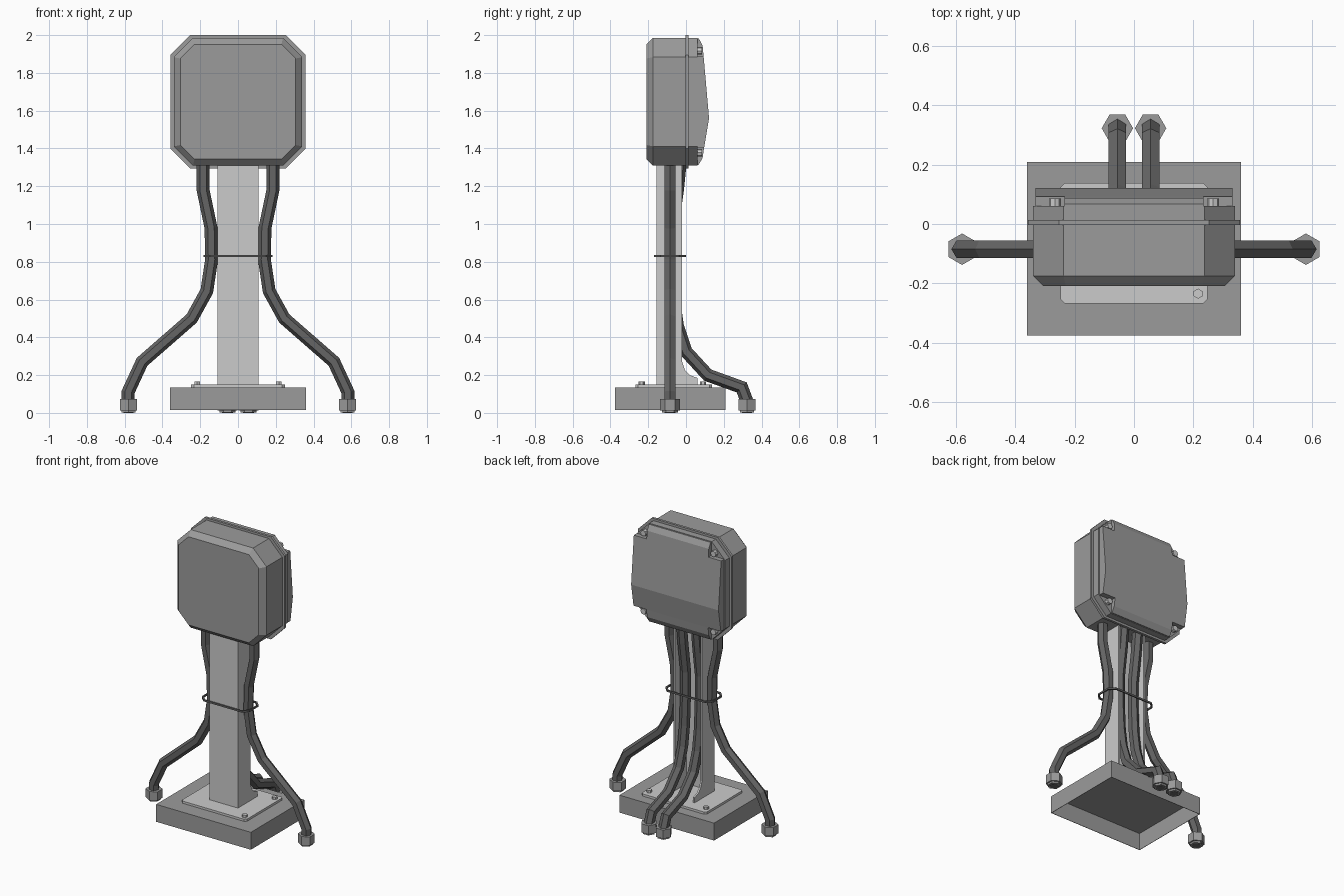
import bpy, bmesh, math
from mathutils import Vector, Matrix

cube = bpy.data.objects.get("Cube")
if cube:
    bpy.data.objects.remove(cube, do_unlink=True)


def material(name, v):
    m = bpy.data.materials.new(name)
    m.use_nodes = True
    m.diffuse_color = (v, v, v, 1)
    m.node_tree.nodes["Principled BSDF"].inputs["Base Color"].default_value = (v, v, v, 1)
    return m


GREY = material("mid_grey", 0.33)
LIGHT = material("light_grey", 0.6)
DARK = material("cable_grey", 0.13)


def finish(name, bm, mat):
    bmesh.ops.recalc_face_normals(bm, faces=bm.faces)
    mesh = bpy.data.meshes.new(name)
    bm.to_mesh(mesh)
    bm.free()
    mesh.materials.append(mat)
    ob = bpy.data.objects.new(name, mesh)
    bpy.context.collection.objects.link(ob)
    return ob


def loft(name, rings, mat, caps=True, closed=False):
    """Join equal-sized rings of points into a skin."""
    bm = bmesh.new()
    rows = [[bm.verts.new(p) for p in ring] for ring in rings]
    pairs = list(zip(rows, rows[1:]))
    if closed:
        pairs.append((rows[-1], rows[0]))
    for a, b in pairs:
        n = len(a)
        for i in range(n):
            j = (i + 1) % n
            bm.faces.new((a[i], a[j], b[j], b[i]))
    if caps and not closed:
        bm.faces.new(rows[0])
        bm.faces.new(rows[-1])
    return finish(name, bm, mat)


def prism(name, pts, offset, mat):
    pts = [Vector(p) for p in pts]
    return loft(name, [pts, [p + Vector(offset) for p in pts]], mat)


def octagon(hx, hy, c):
    """Rectangle outline with chamfered corners."""
    return [(hx - c, hy), (hx, hy - c), (hx, c - hy), (hx - c, -hy),
            (c - hx, -hy), (-hx, c - hy), (-hx, hy - c), (c - hx, hy)]


def cylinder(name, loc, r, depth, sides, mat, rot=None, turn=0):
    bm = bmesh.new()
    bmesh.ops.create_cone(bm, cap_ends=True, segments=sides, radius1=r, radius2=r, depth=depth)
    bmesh.ops.rotate(bm, verts=bm.verts, matrix=Matrix.Rotation(turn, 3, 'Z'))
    if rot:
        bmesh.ops.rotate(bm, verts=bm.verts, matrix=Matrix.Rotation(math.pi / 2, 3, rot))
    bmesh.ops.translate(bm, verts=bm.verts, vec=loc)
    return finish(name, bm, mat)


def cable(name, path, side, r=0.034):
    """Six-sided sweep along a planar path; side is the plane normal."""
    path, side = [Vector(p) for p in path], Vector(side)
    rings = []
    for i, p in enumerate(path):
        d_in = (p - path[max(i - 1, 0)]).normalized()
        d_out = (path[min(i + 1, len(path) - 1)] - p).normalized()
        t = (d_in + d_out).normalized()
        miter = 1 / max(t.dot(d_out if i == 0 else d_in), 0.5)
        n = t.cross(side)
        angles = [k * math.pi / 3 for k in range(6)]
        rings.append([p + r * (math.cos(a) * n * miter + math.sin(a) * side) for a in angles])
    return loft(name, rings, DARK)


def gland(name, x, y, point_y):
    turn = 0 if point_y else math.pi / 2
    cylinder(name + "_nut", (x, y, 0.043), 0.053, 0.06, 6, GREY, turn=turn)
    cylinder(name + "_lip", (x, y, 0.009), 0.042, 0.016, 6, GREY, turn=turn)
    cylinder(name + "_opening", (x, y, 0.003), 0.03, 0.006, 6, DARK, turn=turn)


# Hollow base, open underneath
bm = bmesh.new()
bmesh.ops.create_cube(bm, size=1)
bmesh.ops.scale(bm, verts=bm.verts, vec=(0.722, 0.586, 0.12))
bmesh.ops.translate(bm, verts=bm.verts, vec=(0, -0.083, 0.075))
bm.faces.ensure_lookup_table()
bottom = min(bm.faces, key=lambda f: f.calc_center_median().z)
bmesh.ops.delete(bm, geom=[bottom], context='FACES_ONLY')
base = finish("base", bm, GREY)
shell = base.modifiers.new("walls", 'SOLIDIFY')
shell.thickness = 0.004
shell.offset = -1

# Mounting plate and three bolts
prism("mounting_plate", [(x, y - 0.065, 0.135) for x, y in octagon(0.248, 0.203, 0.014)],
      (0, 0, 0.015), LIGHT)
for i, (x, y) in enumerate([(0.216, -0.235), (0.216, 0.09), (-0.216, 0.09)]):
    cylinder(f"plate_bolt_{i}", (x, y, 0.158), 0.017, 0.018, 6, LIGHT)

# Post: a channel open at the back, with flared feet
W, F, B, T = 0.108, -0.155, -0.02, 0.012
channel = [(-W, B), (-W, F), (W, F), (W, B), (W - T, B), (W - T, F + T), (T - W, F + T), (T - W, B)]
prism("post", [(x, y, 0.15) for x, y in channel], (0, 0, 1.17), LIGHT)
foot = [(-0.02, 0.15), (0.06, 0.15), (0.06, 0.185), (0.02, 0.2), (-0.005, 0.225), (-0.02, 0.27)]
for s, label in ((1, "left"), (-1, "right")):
    prism(label + "_post_foot", [(s * W, y, z) for y, z in foot], (-s * T, 0, 0), LIGHT)

# Housing: front shell, flange and rear rim
CZ = 1.647


def section(hx, hz, c, y):
    return [(x, y, CZ + z) for x, z in octagon(hx, hz, c)]


loft("housing_front", [section(0.305, 0.304, 0.075, -0.21), section(0.34, 0.338, 0.102, -0.175),
                       section(0.34, 0.338, 0.102, 0.0)], GREY)
prism("housing_flange", section(0.358, 0.353, 0.105, -0.003), (0, 0.017, 0), GREY)
prism("housing_rim", section(0.34, 0.338, 0.102, 0.01), (0, 0.05, 0), GREY)

# Rear lid: ridged cover with notched corners
xs = [-0.333, -0.235, 0.235, 0.333]
rows = [(1.312, 0.066), (1.35, 0.088), (1.405, 0.096), (1.56, 0.122),
        (1.89, 0.093), (1.945, 0.088), (1.982, 0.068)]
bm = bmesh.new()
grid = [[bm.verts.new((x, y, z)) for x in xs] for z, y in rows]
for r in range(len(rows) - 1):
    for c in range(3):
        if c == 1 or 2 <= r <= 3:
            a, b = grid[r], grid[r + 1]
            bm.faces.new((a[c], a[c + 1], b[c + 1], b[c]))
bmesh.ops.delete(bm, geom=[v for v in bm.verts if not v.link_faces], context='VERTS')
ext = bmesh.ops.extrude_face_region(bm, geom=bm.faces[:], use_keep_orig=True)
for v in ext["geom"]:
    if isinstance(v, bmesh.types.BMVert):
        v.co.y = 0.05
finish("rear_lid", bm, GREY)

# Lid screws in the notches
for x in (-0.267, 0.267):
    for z, label in ((1.917, "upper"), (1.378, "lower")):
        side = "left" if x > 0 else "right"
        cylinder(f"{label}_{side}_lid_screw", (x, 0.07, z), 0.02, 0.032, 8, LIGHT, rot='X')

# Cables and their end nuts, mirrored about the middle
side_path = [(0.185, 1.33), (0.185, 1.18), (0.143, 0.98), (0.14, 0.81), (0.165, 0.645),
             (0.245, 0.5), (0.508, 0.27), (0.582, 0.11), (0.582, 0.03)]
back_path = [(-0.03, 1.33), (-0.045, 1.18), (-0.075, 0.97), (-0.075, 0.8), (-0.065, 0.6),
             (-0.045, 0.46), (0.0, 0.325), (0.115, 0.2), (0.295, 0.135), (0.323, 0.06), (0.323, 0.03)]
for s, label in ((1, "left"), (-1, "right")):
    cable(label + "_side_cable", [(s * x, -0.085, z) for x, z in side_path], (0, 1, 0))
    cable(label + "_back_cable", [(s * 0.056, y, z) for y, z in back_path], (1, 0, 0))
    gland(label + "_side_gland", s * 0.58, -0.085, True)
    gland(label + "_back_gland", s * 0.056, 0.323, False)

# Tie wrapped around post and cables
rings = []
for i, (x, y) in enumerate(octagon(0.178, 0.08, 0.035)):
    out = Vector((math.copysign(1, x), math.copysign(1, y), 0)) * 0.004
    p, up = Vector((x, y - 0.085, 0.83)), Vector((0, 0, 0.006))
    rings.append([p + out + up, p + out - up, p - out - up, p - out + up])
loft("cable_tie", rings, DARK, closed=True)
